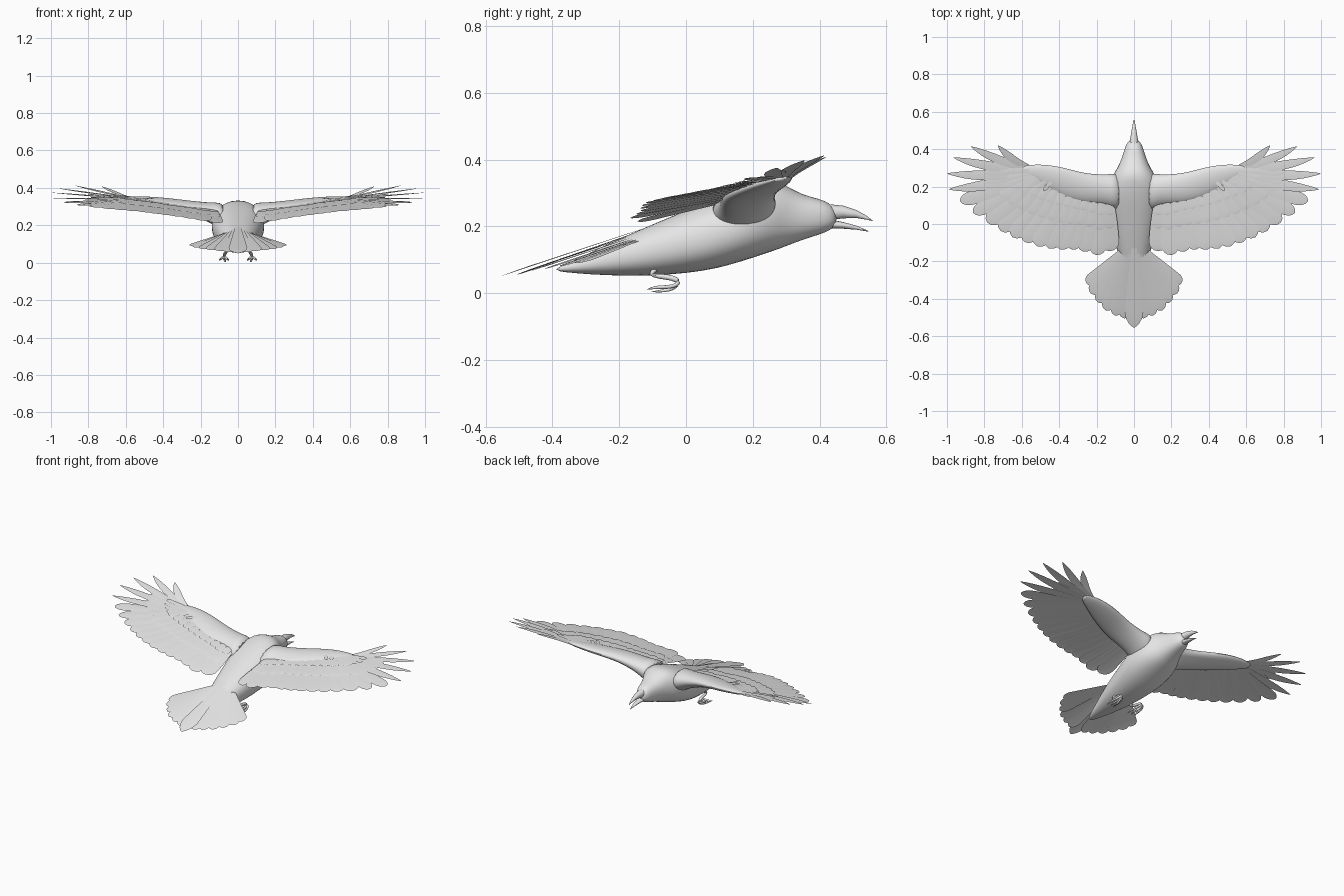
import bpy, bmesh, math
from mathutils import Vector as V

if "Cube" in bpy.data.objects:
    bpy.data.objects.remove(bpy.data.objects["Cube"])

grey = bpy.data.materials.new("plain grey")
grey.diffuse_color = (0.8, 0.8, 0.8, 1)
grey.use_nodes = True
grey.node_tree.nodes["Principled BSDF"].inputs["Base Color"].default_value = grey.diffuse_color


def finish(name, bm, mirror=False, subsurf=0, angle=60):
    me = bpy.data.meshes.new(name)
    bm.to_mesh(me)
    bm.free()
    ob = bpy.data.objects.new(name, me)
    bpy.context.collection.objects.link(ob)
    me.materials.append(grey)
    bpy.ops.object.select_all(action='DESELECT')
    ob.select_set(True)
    bpy.context.view_layer.objects.active = ob
    bpy.ops.object.shade_smooth_by_angle(angle=math.radians(angle))
    if mirror:
        m = ob.modifiers.new("mirror", 'MIRROR')
        m.use_mirror_merge = False
    if subsurf:
        s = ob.modifiers.new("smooth", 'SUBSURF')
        s.levels = s.render_levels = subsurf
    return ob


def ring(c, u, v, n=16, power=1.0):
    """Closed (super)ellipse around c spanned by half axes u and v."""
    f = lambda t: math.copysign(abs(t) ** power, t)
    return [V(c) + V(u) * f(math.cos(a)) + V(v) * f(math.sin(a))
            for a in (2 * math.pi * i / n for i in range(n))]


def loft(bm, rings):
    rows = [[bm.verts.new(p) for p in r] for r in rings]
    n = len(rows[0])
    faces = [bm.faces.new((a[i], a[(i + 1) % n], b[(i + 1) % n], b[i]))
             for a, b in zip(rows, rows[1:]) for i in range(n)]
    faces += [bm.faces.new(rows[0]), bm.faces.new(rows[-1])]
    bmesh.ops.recalc_face_normals(bm, faces=faces)


def tube(bm, path, radii):
    pts = [V(p) for p in path]
    rings = []
    for i, (p, r) in enumerate(zip(pts, radii)):
        t = (pts[min(i + 1, len(pts) - 1)] - pts[max(i - 1, 0)]).normalized()
        u = V((1, 0, 0))
        u = (u - t * u.dot(t)).normalized()
        rings.append(ring(p, u * r, t.cross(u) * r, 8))
    loft(bm, rings)


def feather(bm, root, tip, w, start=0.5, full=0.7, power=0.5, bend=0.0, roll=0.0, camber=0.06):
    """Thin cambered blade from root to tip, half width w, rolled like a shingle."""
    root, tip = V(root), V(tip)
    d = tip - root
    side = V((-d.y, d.x, 0)).normalized()
    rows = []
    for s in (0, .2, .4, .55, .7, .8, .88, .94, .98, 1):
        if s <= full:
            k = start + (1 - start) * s / full
        else:
            k = max(1 - ((s - full) / (1 - full)) ** 2, 0.0004) ** power
        c = root + d * s + side * bend * (s * s - s) * 4
        e = side * w * k
        z = V((0, 0, 1))
        rows.append([bm.verts.new(p) for p in
                     (c + e + z * roll * w * k, c + z * camber * w * k, c - e - z * roll * w * k)])
    for a, b in zip(rows, rows[1:]):
        for i in (0, 1):
            bm.faces.new((a[i], a[i + 1], b[i + 1], b[i]))


# Body with neck and head: y, bottom, top, half width
body = [(-.39, .066, .075, .01), (-.33, .059, .10, .035), (-.24, .053, .145, .062),
        (-.15, .051, .185, .09), (-.05, .054, .228, .112), (.05, .065, .268, .132),
        (.12, .08, .297, .143), (.2, .105, .325, .14), (.26, .125, .337, .115),
        (.3, .14, .324, .088), (.345, .158, .295, .068), (.4, .175, .283, .051),
        (.43, .187, .27, .04), (.452, .205, .245, .02)]
bm = bmesh.new()
loft(bm, [ring((0, y, (b + t) / 2), (w, 0, 0), (0, 0, (t - b) / 2), 24, .88) for y, b, t, w in body])
finish("body", bm, subsurf=1)

# Open beak: y, centre height, half height, half width
for name, secs in (("upper_beak", [(.42, .242, .025, .026), (.47, .243, .019, .018),
                                   (.51, .237, .012, .011), (.54, .226, .006, .006), (.558, .217, .001, .001)]),
                   ("lower_beak", [(.42, .208, .014, .023), (.47, .203, .010, .016),
                                   (.51, .196, .006, .009), (.547, .185, .001, .001)])):
    bm = bmesh.new()
    loft(bm, [ring((0, y, z), (w, 0, 0), (0, 0, h), 12) for y, z, h, w in secs])
    finish(name, bm)

# Wing arm: x, leading y, trailing y, centre height, half thickness
arm = [(.07, .275, .06, .245, .075), (.12, .27, .085, .258, .062), (.17, .265, .10, .274, .047),
       (.26, .272, .105, .295, .034), (.34, .293, .125, .31, .028), (.42, .313, .16, .322, .024),
       (.5, .32, .2, .333, .019), (.56, .317, .235, .339, .014), (.61, .305, .265, .343, .006)]
bm = bmesh.new()
loft(bm, [ring((x, (a + b) / 2, z), (0, (a - b) / 2, (a - b) * .1), (0, -h * .15, h))
          for x, a, b, z, h in arm])
finish("wing_arm", bm, mirror=True, subsurf=1)

# Flight feather tips from the foremost finger to the innermost feather
tips = [(.728, .42, .408), (.873, .415, .413), (.966, .355, .398), (1.0, .27, .375),
        (.992, .185, .345), (.93, .122, .322), (.86, .06, .308), (.785, .008, .298),
        (.715, -.035, .29), (.65, -.07, .284), (.585, -.096, .278), (.52, -.118, .272),
        (.455, -.13, .264), (.395, -.135, .256), (.335, -.135, .248), (.27, -.148, .238),
        (.2, -.166, .226), (.13, -.145, .215)]
path = [V((.57, .305, .343)), V((.52, .235, .335)), V((.13, .12, .275))]


def root_at(i):
    if i <= 7:
        return path[0].lerp(path[1], i / 7)
    return path[1].lerp(path[2], (i - 7) / (len(tips) - 8))


bm = bmesh.new()
for i, t in enumerate(tips):
    if i < 5:      # separated fingers
        feather(bm, root_at(i), t, .021 + .002 * i, .75, .5, .85, bend=.012, roll=.12)
    else:          # overlapping blades
        feather(bm, root_at(i), t, .047 if i > 6 else .038, .5, .82, .5, bend=.006, roll=.14)
finish("flight_feathers", bm, mirror=True)

# Two rows of shorter covert feathers lying over the flight feathers
bm = bmesh.new()
for reach, lift, w in ((.56, .007, .036), (.3, .012, .026)):
    for i in range(3, len(tips)):
        r = root_at(i) + V((0, .01, lift))
        t = r.lerp(V(tips[i]), reach) + V((0, 0, lift * .5))
        feather(bm, r, t, w if i > 5 else w * .6, .6, .8, .5, roll=.12)
finish("covert_feathers", bm, mirror=True)

# Small thumb feathers at the wrist
bm = bmesh.new()
for i in range(4):
    feather(bm, (.44 + .025 * i, .225 + .012 * i, .344), (.485 + .025 * i, .178 + .016 * i, .344),
            .011, .7, .6, .6, roll=.2)
finish("thumb_feathers", bm, mirror=True)

# Tail fan
tail = [(.052, -.505, .056), (.1, -.49, .062), (.15, -.462, .067), (.192, -.42, .073),
        (.23, -.372, .081), (.25, -.322, .09)]
bm = bmesh.new()
for i, t in enumerate(tail):
    feather(bm, (.012 + .009 * i, -.14, .184 - .005 * i), t, .036, .4, .86, .5, roll=.1)
finish("tail_feathers", bm, mirror=True)
bm = bmesh.new()
feather(bm, (0, -.13, .192), (0, -.555, .05), .05, .3, .8, .8)
finish("tail_centre_feather", bm)

# Tucked legs with toes curled back
bm = bmesh.new()
tube(bm, [(.062, -.085, .075), (.064, -.112, .055), (.068, -.08, .05), (.072, -.04, .047), (.075, -.02, .034)],
     [.012, .01, .009, .009, .009])
for dx in (-.02, 0, .02):
    tube(bm, [(.075, -.022, .036), (.075 + dx * .6, -.026, .024), (.075 + dx, -.055, .017),
              (.075 + dx * 1.1, -.09, .019), (.075 + dx * 1.2, -.12, .01)],
         [.008, .007, .006, .006, .001])
tube(bm, [(.075, -.024, .03), (.072, -.035, .014), (.068, -.065, .0065), (.066, -.105, .004)],
     [.007, .006, .006, .001])
finish("legs", bm, mirror=True, subsurf=1)
